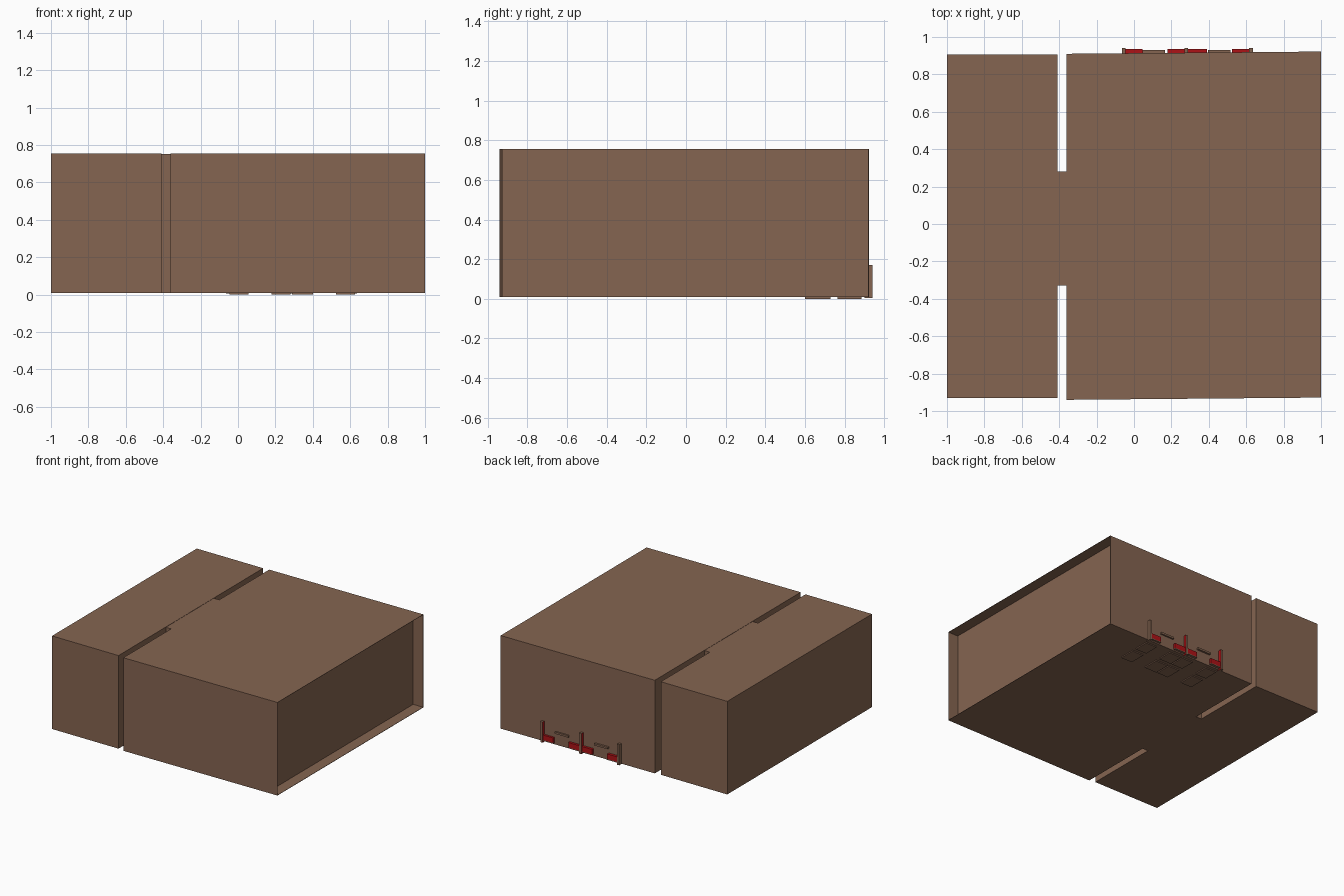
import bpy, bmesh

if "Cube" in bpy.data.objects:
    bpy.data.objects.remove(bpy.data.objects["Cube"])


def material(name, rgb):
    m = bpy.data.materials.new(name)
    m.diffuse_color = (*rgb, 1)
    m.use_nodes = True
    m.node_tree.nodes["Principled BSDF"].inputs["Base Color"].default_value = m.diffuse_color
    return m


BROWN = material("cardboard brown", (0.235, 0.130, 0.082))
RED = material("deep red", (0.42, 0.006, 0.008))
Z0, Z1 = 0.008, 0.755


def prism(name, outline, z0, z1, mats=(BROWN,), edit=None):
    """Extrude an (x, y) outline, listed counter-clockwise, from z0 to z1."""
    bm = bmesh.new()
    base = bm.faces.new([bm.verts.new((x, y, z0)) for x, y in outline])
    res = bmesh.ops.extrude_face_region(bm, geom=[base], use_keep_orig=True)
    for v in res["geom"]:
        if isinstance(v, bmesh.types.BMVert):
            v.co.z = z1
    bmesh.ops.recalc_face_normals(bm, faces=bm.faces)
    if edit:
        edit(bm)
    mesh = bpy.data.meshes.new(name)
    bm.to_mesh(mesh)
    bm.free()
    for m in mats:
        mesh.materials.append(m)
    ob = bpy.data.objects.new(name, mesh)
    bpy.context.collection.objects.link(ob)
    return ob


def box(name, x0, x1, y0, y1, z0, z1, **kw):
    return prism(name, [(x0, y0), (x1, y0), (x1, y1), (x0, y1)], z0, z1, **kw)


def recess_end(bm):
    # sink the +x end, leaving a thin rim
    end = max(bm.faces, key=lambda f: f.calc_center_median().x)
    bmesh.ops.inset_individual(bm, faces=[end], thickness=0.004)
    moved = bmesh.ops.extrude_discrete_faces(bm, faces=[end])["faces"][0]
    # close the recess walls between rim and sunken panel
    rim = [e for e in bm.edges if e.is_boundary and not (e in moved.edges[:])]
    bmesh.ops.translate(bm, verts=moved.verts[:], vec=(-0.088, 0, 0))
    bmesh.ops.bridge_loops(bm, edges=rim + moved.edges[:])
    bmesh.ops.recalc_face_normals(bm, faces=bm.faces)


# main body: closed block, narrow neck and large block with a sunken end
box("small_block", -1.0, -0.41, -0.93, 0.905, Z0, Z1)
box("neck", -0.42, -0.35, -0.33, 0.28, Z0, Z1 - 0.002)
prism("large_block", [(-0.36, -0.94), (1.0, -0.928), (1.0, 0.922), (-0.36, 0.91)],
      Z0, Z1, edit=recess_end)


# upright fins on the back; the sides facing a neighbouring fin are red
def fin(name, x, red_dirs):
    def paint(bm):
        for f in bm.faces:
            if any(f.normal.x * d > 0.9 for d in red_dirs):
                f.material_index = 1
    box(name, x - 0.01, x + 0.01, 0.90, 0.94, 0.005, 0.17, mats=(BROWN, RED), edit=paint)


fin("fin_right", 0.625, [-1])
fin("fin_middle", 0.28, [-1, 1])
fin("fin_left", -0.055, [1])

# red ledges beside the fins, and brown tabs under the body
spans = [(-0.045, 0.045), (0.18, 0.27), (0.29, 0.39), (0.525, 0.615)]
for i, (a, b) in enumerate(spans):
    box(f"ledge_{i}", a, b, 0.90, 0.935, 0.025, 0.065, mats=(RED,))
    box(f"ledge_sole_{i}", a, b, 0.90, 0.935, 0.018, 0.025)
    for j, (c, d) in enumerate([(0.60, 0.73), (0.765, 0.885)]):
        box(f"bottom_tab_{i}_{j}", a, b + 0.01, c, d, 0.0, 0.012)

# small brown slats between the fins
for i, (a, b) in enumerate([(0.045, 0.165), (0.395, 0.515)]):
    box(f"slat_{i}", a, b, 0.90, 0.93, 0.10, 0.115)
